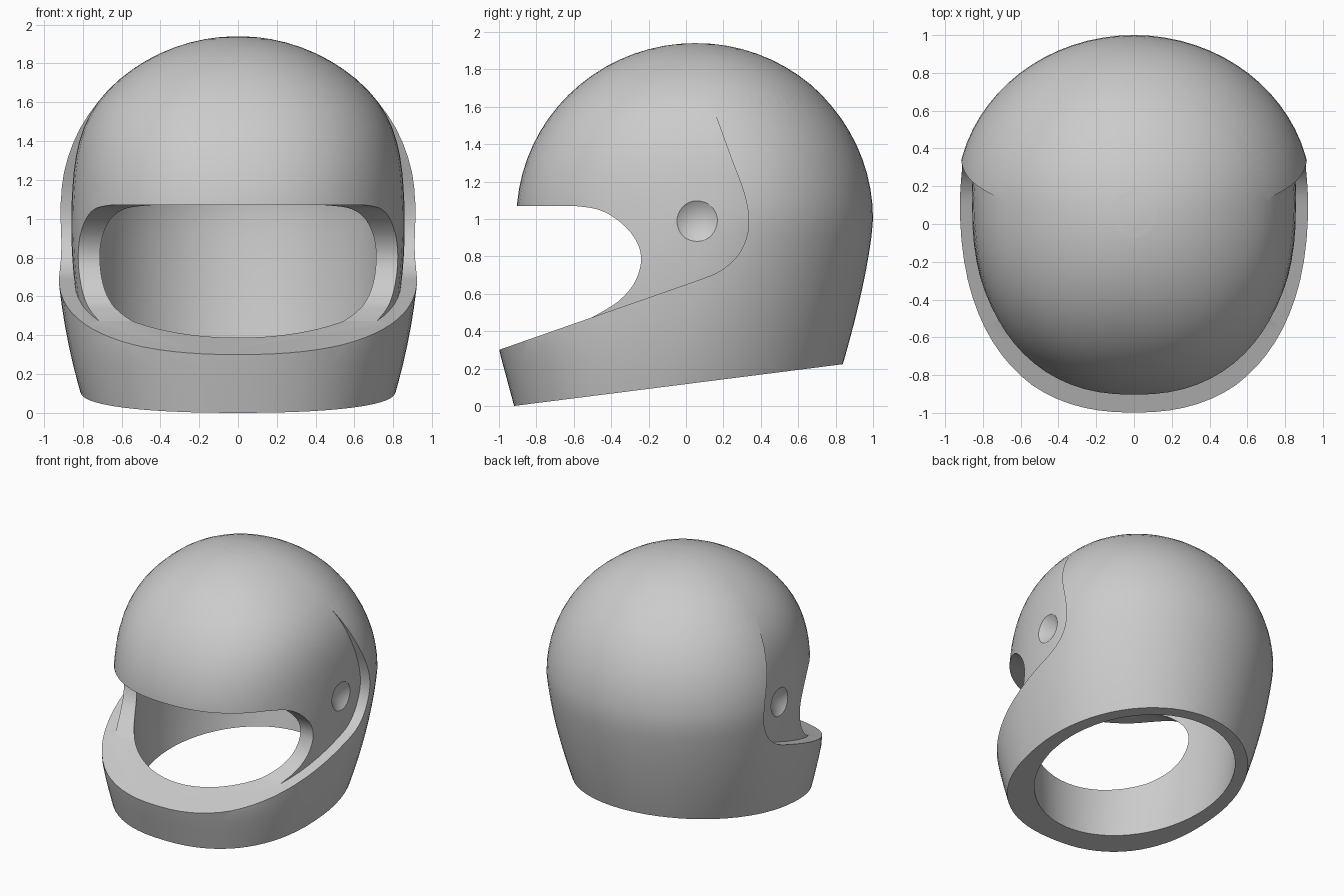
import bpy, bmesh
from math import sin, cos, pi, copysign, radians, sqrt
from mathutils import Matrix

cube = bpy.data.objects.get("Cube")
if cube:
    bpy.data.objects.remove(cube, do_unlink=True)

grey = bpy.data.materials.new("shell_grey")
grey.use_nodes = True
COLOUR = (0.6, 0.6, 0.6, 1)
grey.diffuse_color = COLOUR
grey.node_tree.nodes["Principled BSDF"].inputs["Base Color"].default_value = COLOUR


def add(name, bm):
    bmesh.ops.recalc_face_normals(bm, faces=bm.faces)
    mesh = bpy.data.meshes.new(name)
    bm.to_mesh(mesh)
    bm.free()
    mesh.materials.append(grey)
    obj = bpy.data.objects.new(name, mesh)
    bpy.context.collection.objects.link(obj)
    return obj


def loft(name, section, height, segments=72):
    """Domed body; section(z) gives half width, front y, back y, centre y and front power."""
    bm = bmesh.new()
    levels = [-0.3 + 1.3 * i / 14 for i in range(14)]
    levels += [1 + height * sin(pi / 2 * i / 18) for i in range(18)]
    rings = []
    for z in levels:
        width, front, back, centre, power = section(z)
        ring = []
        for k in range(segments):
            c, s = cos(2 * pi * k / segments), sin(2 * pi * k / segments)
            p = 2 / (power if s < 0 else 2)
            reach = (back - centre) if s > 0 else (front - centre)
            x = copysign(abs(c) ** p, c) * width
            ring.append(bm.verts.new((x, centre + reach * abs(s) ** p, z)))
        rings.append(ring)
    for low, high in zip(rings, rings[1:]):
        for k in range(segments):
            j = (k + 1) % segments
            bm.faces.new((low[k], low[j], high[j], high[k]))
    top = bm.verts.new((0, section(1 + height)[3], 1 + height))
    for k in range(segments):
        bm.faces.new((rings[-1][k], rings[-1][(k + 1) % segments], top))
    bm.faces.new(rings[0][::-1])
    return add(name, bm)


def prism(name, outline):
    """Side outline (y, z) extruded across the whole width."""
    bm = bmesh.new()
    face = bm.faces.new([bm.verts.new((-1.3, y, z)) for y, z in outline])
    extruded = bmesh.ops.extrude_face_region(bm, geom=[face])["geom"]
    bmesh.ops.translate(bm, vec=(2.6, 0, 0),
                        verts=[v for v in extruded if isinstance(v, bmesh.types.BMVert)])
    return add(name, bm)


def smooth_path(points, steps=6):
    """Rounded path through the points."""
    out = []
    padded = [points[0]] + points + [points[-1]]
    for a, b, c, d in zip(padded, padded[1:], padded[2:], padded[3:]):
        for i in range(steps):
            t = i / steps
            out.append(tuple(0.5 * (2 * q + (r - p) * t + (2 * p - 5 * q + 4 * r - s) * t * t
                                    + (3 * q - p - 3 * r + s) * t ** 3)
                             for p, q, r, s in zip(a, b, c, d)))
    return out + [points[-1]]


def combine(target, other, operation):
    mod = target.modifiers.new(operation.lower(), 'BOOLEAN')
    mod.operation, mod.object, mod.solver = operation, other, 'EXACT'
    bpy.context.view_layer.objects.active = target
    bpy.ops.object.modifier_apply(modifier=mod.name)
    bpy.data.objects.remove(other, do_unlink=True)


def ellipse(z, height):
    return sqrt(max(0, 1 - max(0, (z - 1) / height) ** 2))


def inset(z):
    """Depth of the visor recess, fading out towards the crown."""
    t = min(1, max(0, (1.7 - z) / 0.65))
    return 0.084 * t * t * (3 - 2 * t) - 0.004


def body_section(z, d):
    u, e = max(0, 1 - z), ellipse(z, 0.94)
    width = 0.94 * e - 0.16 * u * u
    back = 0.05 + 0.95 * e - 0.23 * u ** 1.4
    return width - d, 0.05 - 0.957 * e, back - d, 0.05 + 0.09 * e - 0.26 * u, 2 + 0.3 * e


def outer_section(z):
    width, front, *rest = body_section(z, 0)
    front = max(-1.01, -1 - 0.27 * (z - 0.3)) if z < 1 else front - inset(z)
    return width, front, *rest


def inner_section(z):
    return body_section(z, inset(z))


def cavity_section(z):
    u, e = max(0, 1 - z), ellipse(z, 0.78)
    return 0.755 * e - 0.075 * u * u, -0.75 * e, 0.85 * e - 0.13 * u ** 1.4, 0, 2


# Outer shell with the stepped visor recess and chin ledge
helmet = loft("helmet_shell", outer_section, 0.936)
recess_edge = smooth_path([(0.11, 1.68), (0.16, 1.55), (0.24, 1.33), (0.31, 1.14), (0.335, 1.0),
                           (0.32, 0.89), (0.265, 0.79), (0.17, 0.715), (0.05, 0.667)])
combine(helmet, prism("recess_cutter", recess_edge + [(-1.3, 0.195), (-1.3, 1.68)]), 'DIFFERENCE')

# Inset crown and cheeks with the rounded eye opening
crown = loft("crown", inner_section, 0.94)
eye_edge = smooth_path([(-0.6, 1.07), (-0.47, 1.05), (-0.36, 0.99), (-0.27, 0.89), (-0.24, 0.78),
                        (-0.275, 0.66), (-0.35, 0.57), (-0.43, 0.515), (-0.52, 0.465),
                        (-0.65, 0.4)])
combine(crown, prism("eye_cutter", [(-1.3, 1.07)] + eye_edge + [(-1.3, 0.1)]), 'DIFFERENCE')
combine(helmet, crown, 'UNION')

# Hollow inside and tilted bottom rim
combine(helmet, loft("cavity_cutter", cavity_section, 0.78), 'DIFFERENCE')
combine(helmet, prism("base_cutter", [(-1.3, -0.048), (1.3, 0.282), (1.3, -0.6), (-1.3, -0.6)]),
        'DIFFERENCE')

# Conical visor pivots on both sides
for side in (-1, 1):
    bm = bmesh.new()
    bmesh.ops.create_cone(bm, cap_ends=True, segments=40, radius1=0, radius2=0.21, depth=0.14,
                          matrix=Matrix.Translation((side * 0.853, 0.055, 0.99))
                          @ Matrix.Rotation(side * pi / 2, 4, 'Y'))
    bmesh.ops.remove_doubles(bm, verts=bm.verts, dist=1e-5)
    combine(helmet, add("pivot_cutter", bm), 'DIFFERENCE')

# Smooth shading with crisp cut edges
helmet.data.materials.clear()
helmet.data.materials.append(grey)
bpy.ops.object.select_all(action='DESELECT')
helmet.select_set(True)
bpy.context.view_layer.objects.active = helmet
bpy.ops.object.shade_smooth_by_angle(angle=radians(30))
